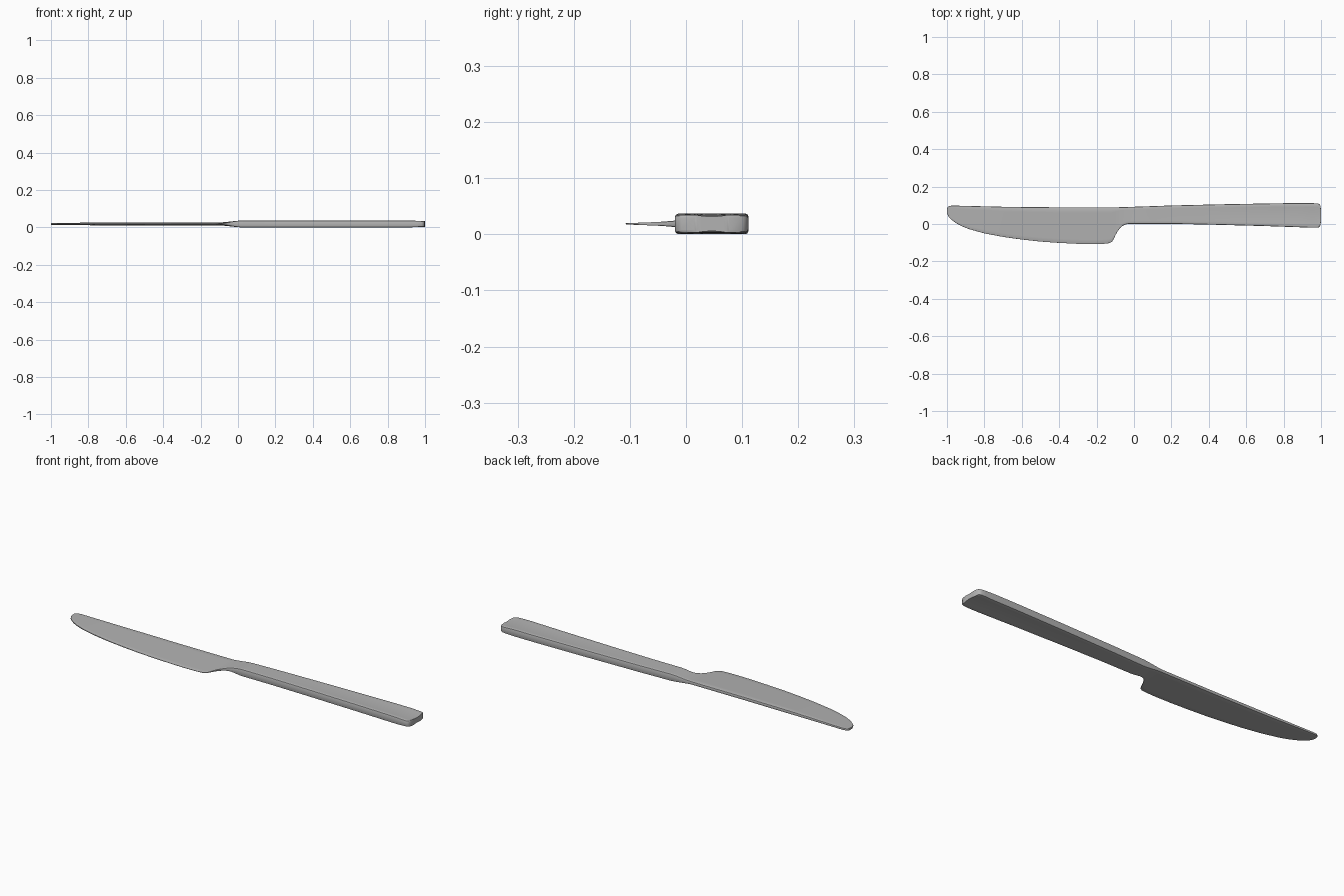
import bpy, bmesh

if "Cube" in bpy.data.objects:
    bpy.data.objects.remove(bpy.data.objects["Cube"])

ZC = 0.0188      # middle plane height
HALF = 0.0185    # handle half thickness

# Lower (cutting) outline and upper (spine) outline as (x, y)
EDGE = [(-1, .062), (-.997, .05), (-.99, .037), (-.975, .022), (-.95, .004), (-.92, -.012),
        (-.88, -.028), (-.8, -.05), (-.7, -.069), (-.6, -.083), (-.5, -.094), (-.4, -.101),
        (-.3, -.106), (-.22, -.1075), (-.16, -.106), (-.13, -.102), (-.117, -.094),
        (-.108, -.08), (-.1, -.062), (-.09, -.043), (-.075, -.022), (-.058, -.008),
        (-.04, -.001), (-.02, .001), (.2, .001), (.4, -.003), (.7, -.011), (.96, -.02),
        (.982, -.02), (.991, -.016), (.996, -.008), (1, .015)]
SPINE = [(-1, .083), (-.997, .09), (-.99, .095), (-.975, .098), (-.95, .098), (-.7, .092),
         (-.4, .089), (-.1, .089), (0, .092), (.2, .099), (.5, .106), (.8, .111), (.96, .111),
         (.982, .11), (.991, .106), (.996, .099), (1, .077)]


def interp(pts, x):
    for (x0, y0), (x1, y1) in zip(pts, pts[1:]):
        if x <= x1:
            return y0 + (y1 - y0) * (x - x0) / (x1 - x0)
    return pts[-1][1]


def smooth(a, b, x):
    t = min(1, max(0, (x - a) / (b - a)))
    return t * t * (3 - 2 * t)


def half_thickness(x, y, t):
    """Wedge-shaped blade blending into a slightly hollowed slab handle."""
    blade = (.001 + max(0, y + .11) * .038) * (.6 + .4 * smooth(-1, -.6, x))
    hollow = .0025 * smooth(.1, .9, x) * (1 - (2 * t - 1) ** 2)
    handle = HALF - hollow - .003 * smooth(.9, 1, x)
    k = smooth(-.1, .03, x)
    return blade * (1 - k) + handle * k


def section(x):
    """Closed rounded ring of (y, z) points across the knife."""
    lo, hi = interp(EDGE, x), interp(SPINE, x)
    w = hi - lo
    h0, h1 = half_thickness(x, lo, 0), half_thickness(x, hi, 1)
    r0, r1 = min(.005, h0 * .6), min(.005, h1 * .6)
    top = [(lo, h0 - r0), (lo + .3 * r0, h0 - .3 * r0)]
    for i in range(9):
        t = i / 8
        y = lo + r0 + (w - r0 - r1) * t
        top.append((y, half_thickness(x, y, t)))
    top += [(hi - .3 * r1, h1 - .3 * r1), (hi, h1 - r1)]
    return top + [(y, -z) for y, z in reversed(top)]


# Stations along the length, with extra ones through the neck
xs = sorted({round(p[0], 4) for p in EDGE + SPINE} | {-.005, .01, .02, .03, .1, .3, .6, .9, .93})
bm = bmesh.new()
rings = [[bm.verts.new((x, y, ZC + z)) for y, z in section(x)] for x in xs]
n = len(rings[0])
for a, b in zip(rings, rings[1:]):
    for i in range(n):
        j = (i + 1) % n
        bm.faces.new((a[i], a[j], b[j], b[i]))

# End caps as strips between top and bottom
for ring in (rings[0], rings[-1]):
    for i in range(n // 2 - 1):
        bm.faces.new((ring[i], ring[i + 1], ring[n - 2 - i], ring[n - 1 - i]))
bmesh.ops.recalc_face_normals(bm, faces=bm.faces)

mesh = bpy.data.meshes.new("knife")
bm.to_mesh(mesh)
bm.free()
knife = bpy.data.objects.new("knife", mesh)
bpy.context.collection.objects.link(knife)

# Brushed steel grey
steel = bpy.data.materials.new("steel grey")
steel.diffuse_color = (.45, .45, .45, 1)
steel.use_nodes = True
steel.node_tree.nodes["Principled BSDF"].inputs["Base Color"].default_value = steel.diffuse_color
mesh.materials.append(steel)

bpy.context.view_layer.objects.active = knife
knife.select_set(True)
bpy.ops.object.shade_smooth_by_angle(angle=0.6)
